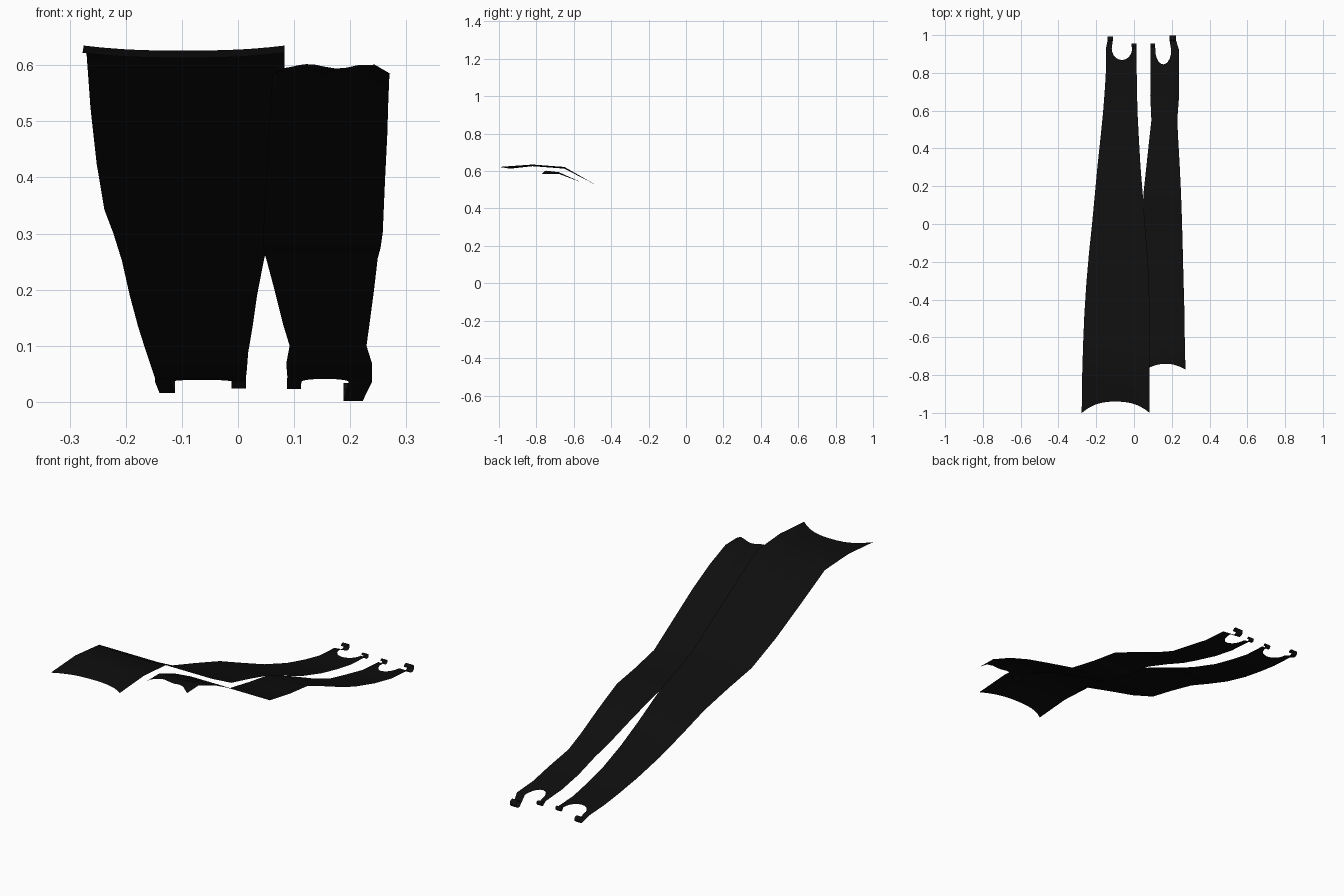
import bpy, bmesh, math

if "Cube" in bpy.data.objects:
    bpy.data.objects.remove(bpy.data.objects["Cube"])

black = bpy.data.materials.new("soft black cloth")
black.diffuse_color = (0.0045, 0.0045, 0.0045, 1)
black.use_nodes = True
black.node_tree.nodes["Principled BSDF"].inputs["Base Color"].default_value = black.diffuse_color


def lerp(a, b, t):
    return a + (b - a) * t


def ribbon(name, rows, notch, prongs, end_offset):
    """Cloth strip: rows of (y, z, left x, right x), a rounded notch at the
    tail, and two narrow prongs that curl up at their tips."""
    a, b, y_low, y_top, z_end = notch
    y_l, z_l, xl, xr = rows[-1]
    ua, ub = (a - xl) / (xr - xl), (b - xl) / (xr - xl)
    us = [0, ua / 2] + [ua + (ub - ua) * (0.5 - 0.5 * math.cos(math.pi * i / 10))
                        for i in range(11)] + [(1 + ub) / 2, 1]
    bm = bmesh.new()
    grid = []
    for i, (y, z, x0, x1) in enumerate(rows):
        row = []
        for u in us:
            dy, dz = end_offset(u, i)
            row.append(bm.verts.new((lerp(x0, x1, u), y + dy, z + dz)))
        grid.append(row)

    # last row follows the rounded notch
    last = []
    for u in us:
        x = lerp(xl, xr, u)
        t = (x - (a + b) / 2) / ((b - a) / 2)
        y = y_top - (y_top - y_low) * math.sqrt(max(0, 1 - t * t))
        k = (y - y_l) / (y_top - y_l)
        last.append(bm.verts.new((x, y, lerp(z_l, z_end, k))))
    grid.append(last)
    for r0, r1 in zip(grid, grid[1:]):
        for j in range(len(us) - 1):
            bm.faces.new((r0[j], r0[j + 1], r1[j + 1], r1[j]))

    # curled prongs continue from both outer edges
    for cols, (x0, x1, y_tip, z_low, r) in zip(((0, 1, 2), (-3, -2, -1)), prongs):
        prev = [last[c] for c in cols]
        cy, cz = y_tip - r, z_low + r
        for k in range(9):
            ang = math.radians(-110 + k * 35)
            rr = r * (1 - 0.05 * k)
            row = [bm.verts.new((lerp(x0, x1, s), cy + rr * math.cos(ang),
                                 cz + rr * math.sin(ang))) for s in (0, 0.5, 1)]
            for j in range(2):
                bm.faces.new((prev[j], prev[j + 1], row[j + 1], row[j]))
            prev = row
    mesh = bpy.data.meshes.new(name)
    bm.to_mesh(mesh)
    bm.free()
    mesh.materials.append(black)
    ob = bpy.data.objects.new(name, mesh)
    bpy.context.collection.objects.link(ob)
    bpy.context.view_layer.objects.active = ob
    ob.select_set(True)
    bpy.ops.object.shade_smooth_by_angle(angle=math.radians(40))
    ob.select_set(False)


# long ribbon: free end bows inward, with a slight sag across the middle
def long_edge(u, i):
    bow = 1 - abs(2 * u - 1) ** 2.5
    return (0.06 * bow if i == 0 else 0), (-0.009 * bow if i < 3 else 0)


ribbon("long_ribbon", [
    (-1.0, 0.622, -0.277, 0.083), (-0.82, 0.635, -0.275, 0.083),
    (-0.65, 0.622, -0.27, 0.083), (-0.48, 0.525, -0.263, 0.082),
    (-0.31, 0.425, -0.252, 0.08), (-0.15, 0.342, -0.238, 0.07),
    (0.0, 0.3, -0.222, 0.058), (0.16, 0.252, -0.207, 0.046),
    (0.31, 0.19, -0.193, 0.034), (0.45, 0.134, -0.178, 0.026),
    (0.6, 0.087, -0.163, 0.018), (0.72, 0.06, -0.154, 0.016),
    (0.82, 0.042, -0.148, 0.014)],
    (-0.118, -0.01, 0.868, 0.93, 0.036),
    ((-0.14, -0.112, 0.995, 0.015, 0.017), (-0.012, 0.014, 0.957, 0.023, 0.012)),
    long_edge)


# short ribbon: free end ripples and its corners droop
def short_edge(u, i):
    if i > 1:
        return 0, 0
    ripple = 0.004 * math.cos(4 * math.pi * (u - 0.3)) if 0.05 < u < 0.95 else -0.014
    dy = 0.03 * (1 - abs(2 * u - 1) ** 2)
    return (dy, ripple) if i == 0 else (0, ripple * 0.5)


ribbon("short_ribbon", [
    (-0.77, 0.598, 0.062, 0.273), (-0.68, 0.592, 0.062, 0.27),
    (-0.56, 0.54, 0.058, 0.268), (-0.43, 0.475, 0.055, 0.266),
    (-0.29, 0.395, 0.05, 0.262), (-0.13, 0.302, 0.045, 0.258),
    (0.02, 0.274, 0.044, 0.254), (0.16, 0.256, 0.05, 0.249),
    (0.31, 0.196, 0.066, 0.242), (0.45, 0.136, 0.081, 0.234),
    (0.55, 0.1, 0.092, 0.229), (0.68, 0.068, 0.086, 0.239),
    (0.8, 0.044, 0.088, 0.239)],
    (0.113, 0.197, 0.845, 0.92, 0.036),
    ((0.087, 0.112, 0.957, 0.022, 0.012), (0.188, 0.222, 1.0, 0.0, 0.02)),
    short_edge)
